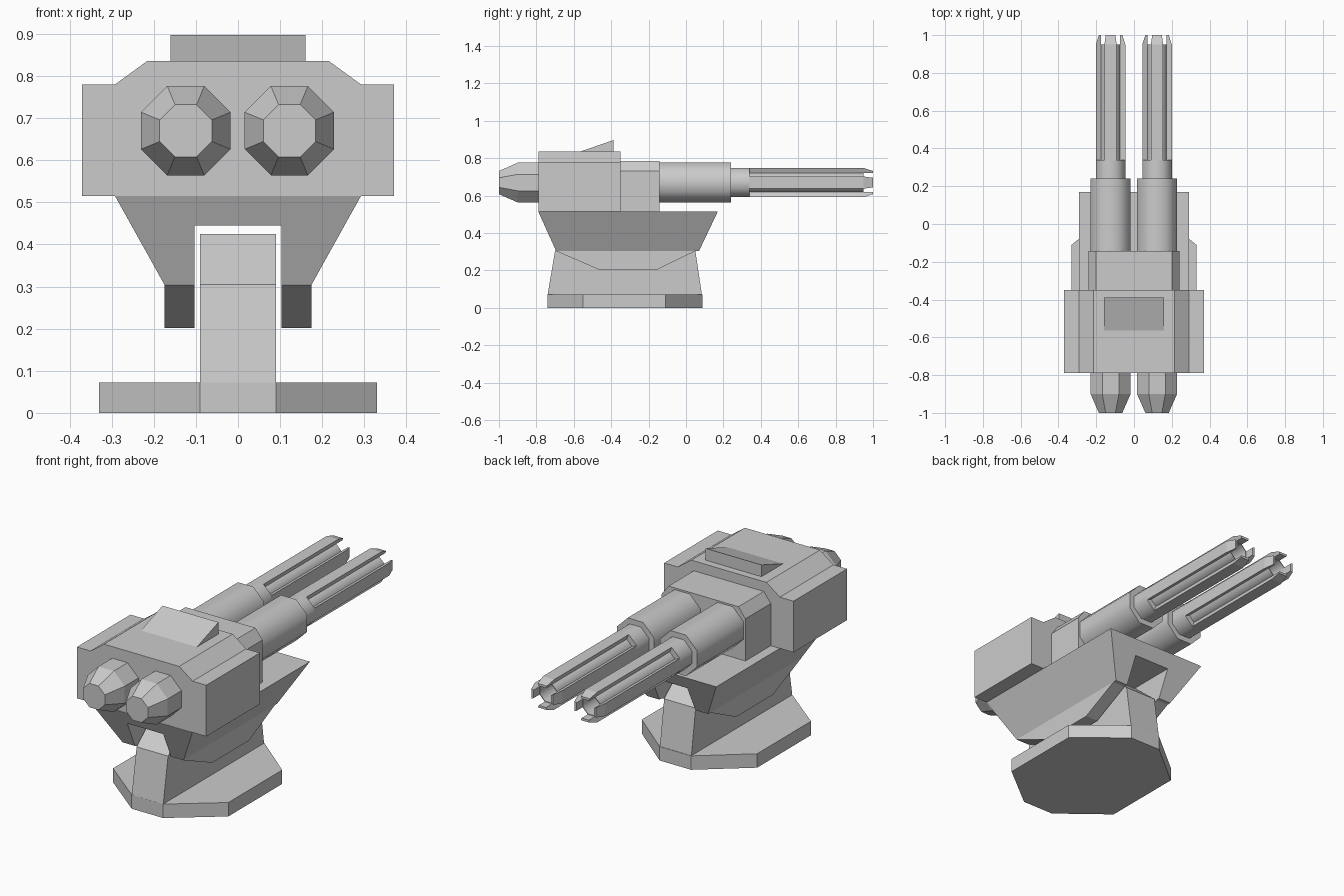
import bpy, bmesh, math

if "Cube" in bpy.data.objects:
    bpy.data.objects.remove(bpy.data.objects["Cube"])

AXIS_Z = 0.67
BARREL_XS = (-0.124, 0.122)


def make(name, verts, faces, smooth=False):
    me = bpy.data.meshes.new(name)
    bm = bmesh.new()
    vs = [bm.verts.new(v) for v in verts]
    for f in faces:
        bm.faces.new([vs[i] for i in f])
    bmesh.ops.recalc_face_normals(bm, faces=bm.faces)
    bm.to_mesh(me)
    bm.free()
    ob = bpy.data.objects.new(name, me)
    bpy.context.collection.objects.link(ob)
    if smooth:
        bpy.ops.object.select_all(action='DESELECT')
        bpy.context.view_layer.objects.active = ob
        ob.select_set(True)
        bpy.ops.object.shade_smooth_by_angle(angle=math.radians(50))
    return ob


def loft(name, rings, smooth=False, closed=False):
    """Skin equal-sized rings; cap the ends, or join last to first if closed."""
    n, m = len(rings[0]), len(rings)
    faces = []
    for r in range(m if closed else m - 1):
        a, b = r * n, ((r + 1) % m) * n
        faces += [(a + i, a + (i + 1) % n, b + (i + 1) % n, b + i) for i in range(n)]
    if not closed:
        faces += [tuple(range(n)), tuple(range((m - 1) * n, m * n))]
    return make(name, [p for ring in rings for p in ring], faces, smooth)


def symmetric(half):
    return half + [(-x, v) for x, v in reversed(half)]


def prism_y(name, pts, y0, y1):
    return loft(name, [[(x, y, z) for x, z in pts] for y in (y0, y1)])


def prism_x(name, pts, hx):
    return loft(name, [[(x, y, z) for y, z in pts] for x in (-hx, hx)])


def octagon(cx, y, apothem):
    r = apothem / math.cos(math.pi / 8)
    return [(cx + r * math.cos(math.pi / 8 + i * math.pi / 4), y,
             AXIS_Z + r * math.sin(math.pi / 8 + i * math.pi / 4)) for i in range(8)]


def rect(hx, y0, y1, z):
    return [(-hx, y0, z), (hx, y0, z), (hx, y1, z), (-hx, y1, z)]


# Base plate: stretched octagon
plan = symmetric([(0.09, -0.74), (0.33, -0.55), (0.33, -0.11), (0.09, 0.087)])
loft("base_plate", [[(x, y, z) for x, y in plan] for z in (0, 0.072)])

# Upright pivot column
prism_x("pivot_column", [(-0.74, 0.07), (0.085, 0.07), (0.05, 0.305), (-0.055, 0.395),
                         (-0.09, 0.425), (-0.56, 0.425), (-0.595, 0.395), (-0.70, 0.305)], 0.09)

# Flared yoke with a slot cut along its length
yoke = loft("yoke", [rect(0.292, -0.79, 0.17, 0.515), rect(0.175, -0.695, 0.07, 0.305),
                     rect(0.175, -0.695, 0.05, 0.304), rect(0.175, -0.46, -0.16, 0.202)])
slot = prism_x("yoke_slot_cutter", [(-1, 0.1), (0.5, 0.1), (0.5, 0.445), (-1, 0.445)], 0.103)
slot.hide_render = True
mod = yoke.modifiers.new("slot", 'BOOLEAN')
mod.operation = 'DIFFERENCE'
mod.solver = 'EXACT'
mod.object = slot
bpy.context.view_layer.objects.active = yoke
bpy.ops.object.modifier_apply(modifier=mod.name)
bpy.data.objects.remove(slot)

# Housing, forward block and sloped top wedge
prism_y("housing", symmetric([(0.37, 0.515), (0.37, 0.78), (0.292, 0.78), (0.215, 0.836)]),
        -0.788, -0.35)
prism_y("forward_block", symmetric([(0.24, 0.515), (0.24, 0.733), (0.20, 0.785)]), -0.36, -0.143)
prism_x("top_wedge", [(-0.57, 0.834), (-0.388, 0.834), (-0.388, 0.897)], 0.16)

# Two guns
for side, cx in zip(("left", "right"), BARREL_XS):
    def ring(y, a):
        return octagon(cx, y, a)
    # Tapered rear cap
    loft(side + "_rear_cap", [ring(-0.78, 0.106), ring(-0.90, 0.106), ring(-1.0, 0.062)])
    # Sleeve and stepped collar
    loft(side + "_sleeve", [ring(-0.16, 0.106), ring(0.24, 0.106)], smooth=True)
    loft(side + "_collar", [ring(0.23, 0.078), ring(0.34, 0.078)], smooth=True)
    # Hollow inner tube
    loft(side + "_inner_tube", [ring(0.33, 0.051), ring(0.95, 0.051), ring(0.95, 0.047),
                                ring(0.45, 0.047), ring(0.45, 0.001), ring(0.33, 0.001)],
         smooth=True, closed=True)
    # Four prongs on the top, bottom and side faces, with bevelled tips
    for k in range(4):
        i, j = (2 * k + 1) % 8, (2 * k + 2) % 8
        sections = []
        for y, outer in ((0.335, 0.078), (0.95, 0.078), (1.0, 0.062)):
            o, n = ring(y, outer), ring(y, 0.05)
            sections.append([o[i], o[j], n[j], n[i]])
        loft(f"{side}_prong_{k + 1}", sections)
